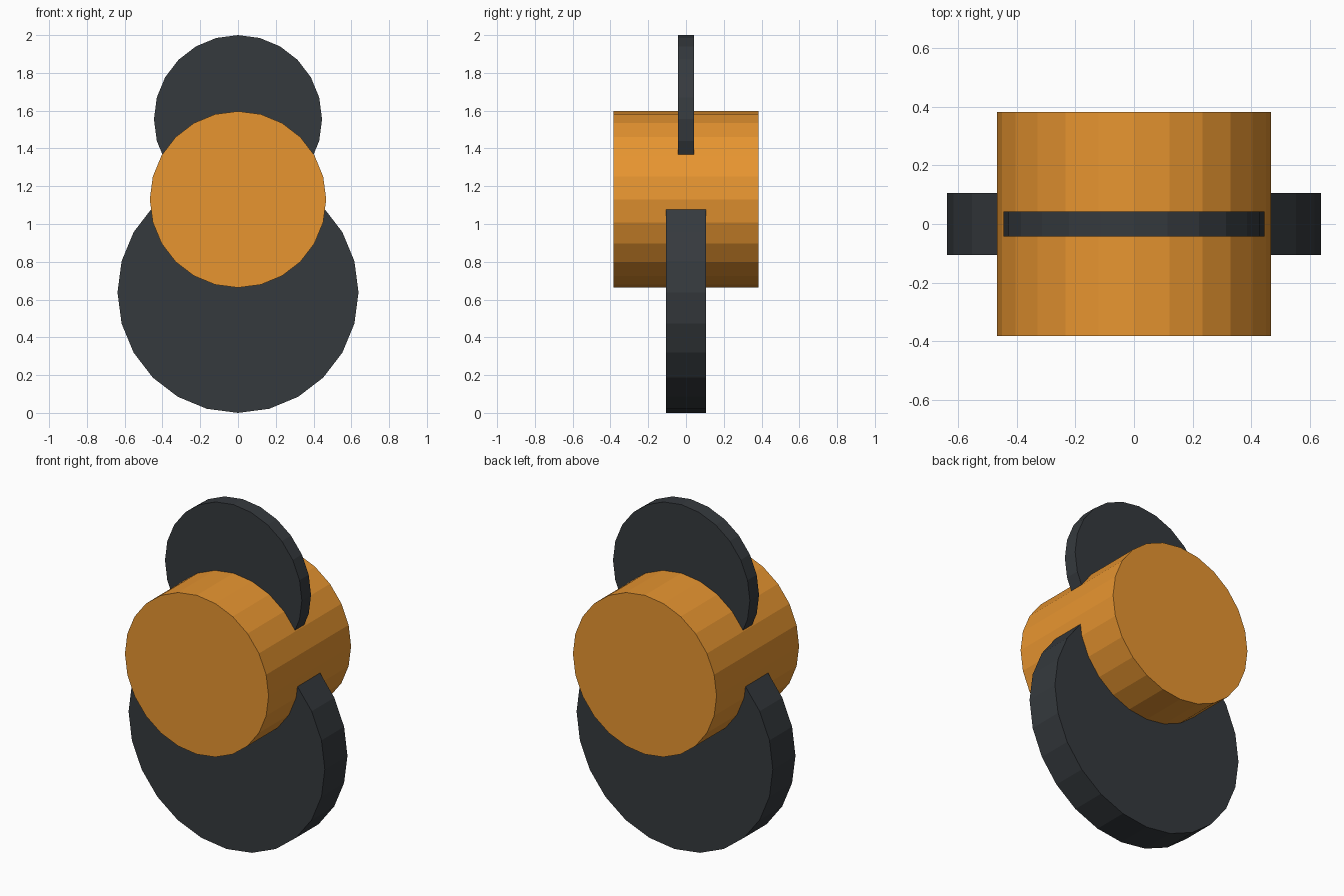
import bpy
from math import pi

if "Cube" in bpy.data.objects:
    bpy.data.objects.remove(bpy.data.objects["Cube"])


def material(name, color):
    m = bpy.data.materials.new(name)
    m.diffuse_color = color
    m.use_nodes = True
    m.node_tree.nodes["Principled BSDF"].inputs["Base Color"].default_value = m.diffuse_color
    return m


dark = material("dark_rubber", (0.036, 0.042, 0.048, 1))
orange = material("orange_paint", (0.80, 0.30, 0.03, 1))


def disc(name, z, radius, depth, mat):
    """24-sided flat-shaded cylinder with its axis along y."""
    bpy.ops.mesh.primitive_cylinder_add(vertices=24, radius=radius, depth=depth,
                                        location=(0, 0, z), rotation=(pi / 2, 0, 0))
    ob = bpy.context.object
    ob.name = name
    ob.data.materials.append(mat)
    return ob


# Large lower wheel, wide central drum, thin upper wheel
disc("lower_wheel", 0.638, 0.638, 0.21, dark)
disc("central_drum", 1.13, 0.467, 0.766, orange)
disc("upper_wheel", 1.555, 0.445, 0.085, dark)
